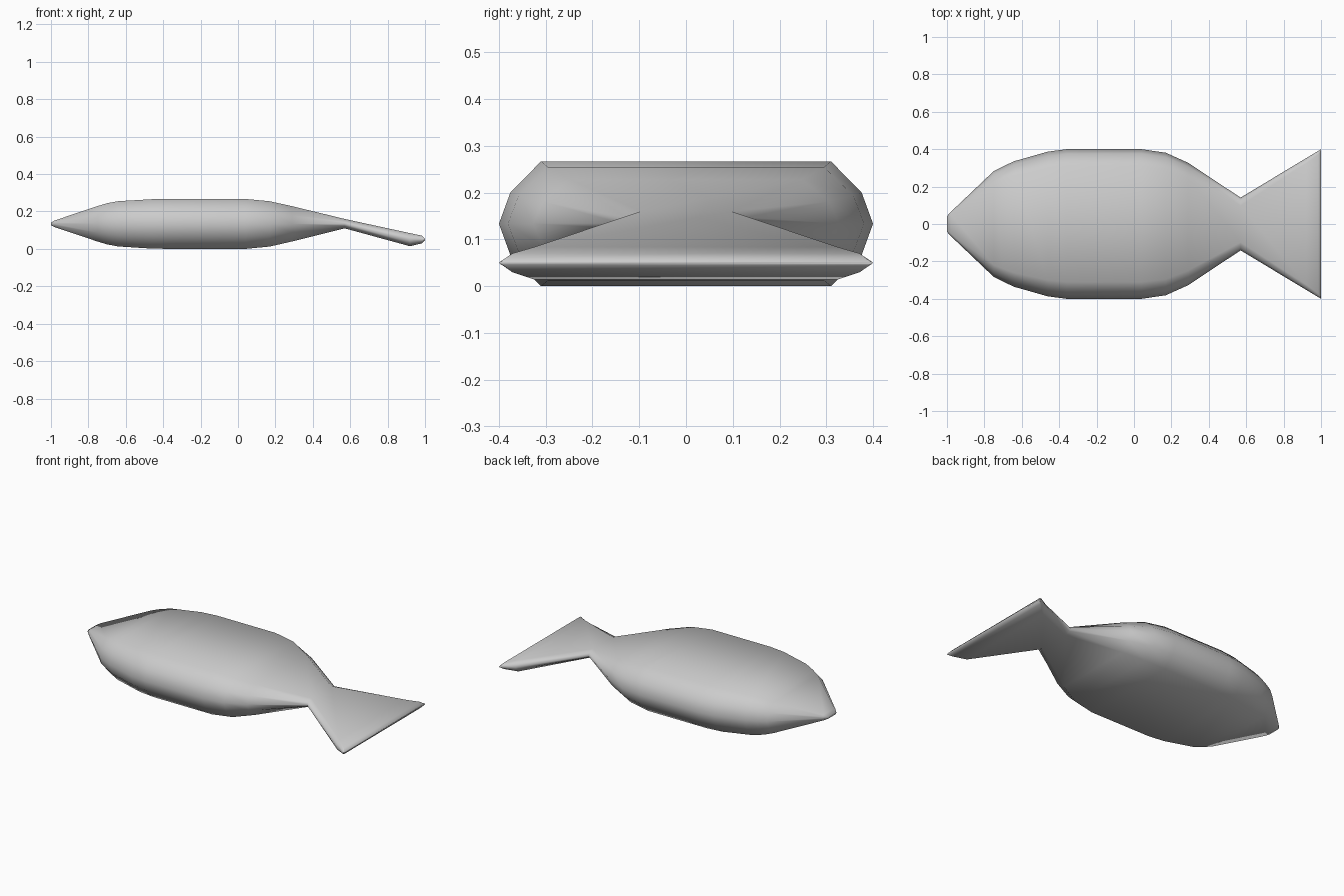
import bpy, bmesh, math

if "Cube" in bpy.data.objects:
    bpy.data.objects.remove(bpy.data.objects["Cube"])

# Stations along the fish: x, half width, centre height, half thickness, flat share of width
STATIONS = [
    (-1.00, 0.042, 0.133, 0.007, 0.80),
    (-0.98, 0.064, 0.134, 0.018, 0.80),
    (-0.75, 0.283, 0.134, 0.095, 0.775),
    (-0.70, 0.308, 0.134, 0.110, 0.775),
    (-0.64, 0.336, 0.134, 0.121, 0.775),
    (-0.46, 0.387, 0.1335, 0.132, 0.775),
    (-0.36, 0.400, 0.1335, 0.1335, 0.775),
    (0.04, 0.400, 0.1335, 0.1335, 0.775),
    (0.17, 0.381, 0.1335, 0.121, 0.775),
    (0.29, 0.327, 0.134, 0.094, 0.76),
    (0.57, 0.141, 0.135, 0.025, 0.69),
    (0.92, 0.352, 0.049, 0.035, 0.92),
    (0.985, 0.391, 0.050, 0.020, 0.95),
    (1.00, 0.400, 0.050, 0.004, 0.98),
]


def ring_points(x, w, c, h, f):
    """Flat-topped cross-section with bevelled, pointed sides."""
    m = 1 - (1 - f) * 0.27
    right = [(f, -1), (m, -0.5), (1, 0), (m, 0.5), (f, 1)]
    left = [(-y, z) for y, z in reversed(right)]
    return [(x, y * w, c + z * h) for y, z in right + left]


# Fish body and tail, lofted as one skin
bm = bmesh.new()
rings = [[bm.verts.new(p) for p in ring_points(*s)] for s in STATIONS]
n = len(rings[0])
for a, b in zip(rings, rings[1:]):
    for i in range(n):
        j = (i + 1) % n
        bm.faces.new((a[i], a[j], b[j], b[i]))

# Nose and tail end caps
bm.faces.new(rings[0])
bm.faces.new(rings[-1])
bmesh.ops.recalc_face_normals(bm, faces=bm.faces)

mesh = bpy.data.meshes.new("fish_body")
bm.to_mesh(mesh)
bm.free()
fish = bpy.data.objects.new("fish_body", mesh)
bpy.context.collection.objects.link(fish)

# Smooth shading
bpy.context.view_layer.objects.active = fish
fish.select_set(True)
bpy.ops.object.shade_smooth_by_angle(angle=math.radians(60))
